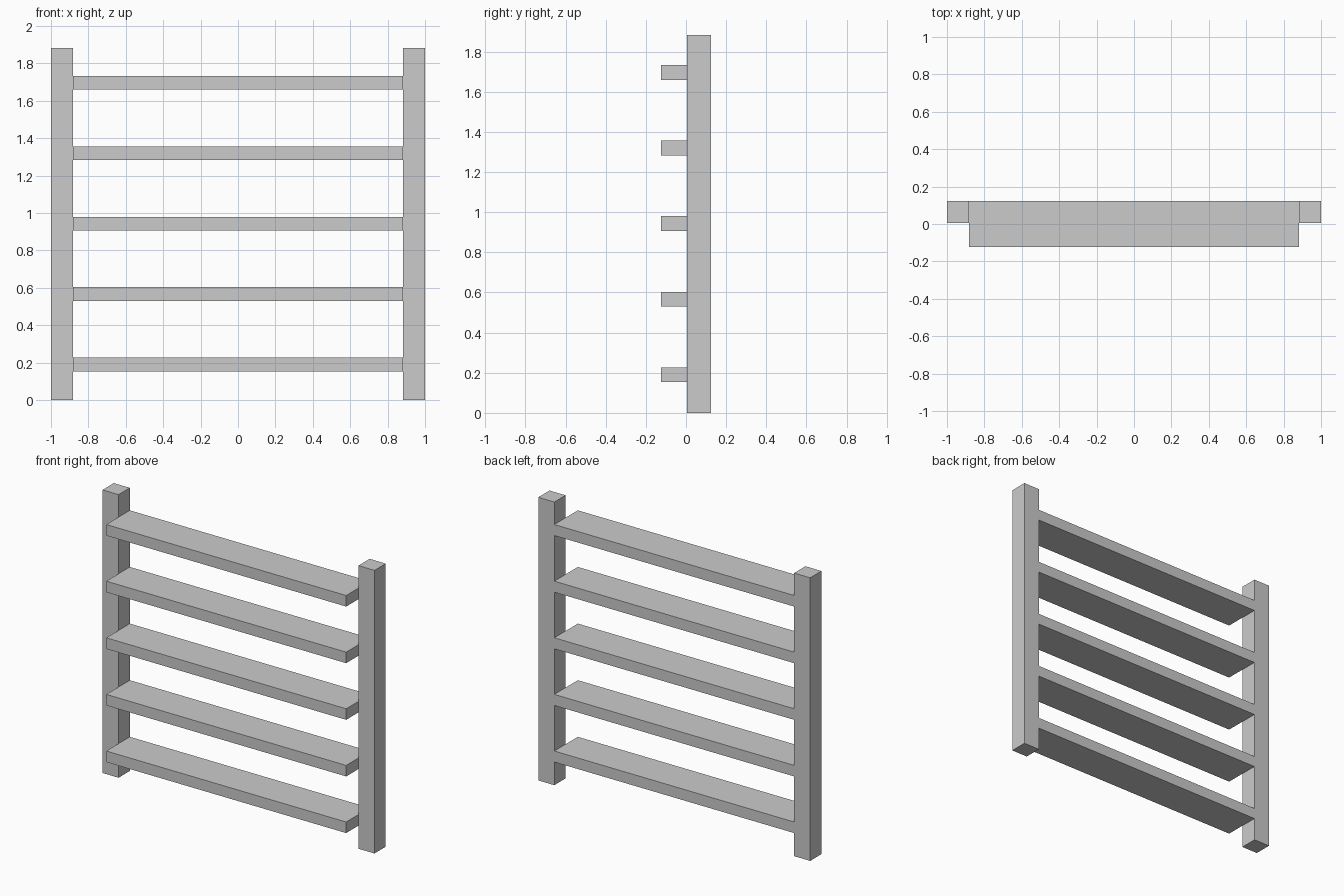
import bpy

if "Cube" in bpy.data.objects:
    bpy.data.objects.remove(bpy.data.objects["Cube"])

HEIGHT = 1.882      # post height
POST = 0.118        # square post section
HALF_DEPTH = 0.1235
SLATS = 5
SLAT_H = 0.0735


def box(name, lo, hi):
    """Add a cuboid spanning two opposite corners."""
    centre = [(a + b) / 2 for a, b in zip(lo, hi)]
    bpy.ops.mesh.primitive_cube_add(size=1, location=centre)
    obj = bpy.context.object
    obj.name = name
    obj.scale = [b - a for a, b in zip(lo, hi)]
    bpy.ops.object.transform_apply(location=False, rotation=False, scale=True)
    return obj


# Upright posts, flush with the back
inner = 1 - POST
for name, x0, x1 in (("left_post", -1, -inner), ("right_post", inner, 1)):
    box(name, (x0, HALF_DEPTH - POST, 0), (x1, HALF_DEPTH, HEIGHT))

# Evenly spaced flat slats between the posts, projecting forwards
pitch = HEIGHT / SLATS
for i in range(SLATS):
    z = pitch * (i + 0.5) + 0.002
    box(f"slat_{i + 1}",
        (-inner, -HALF_DEPTH, z - SLAT_H / 2),
        (inner, HALF_DEPTH, z + SLAT_H / 2))
